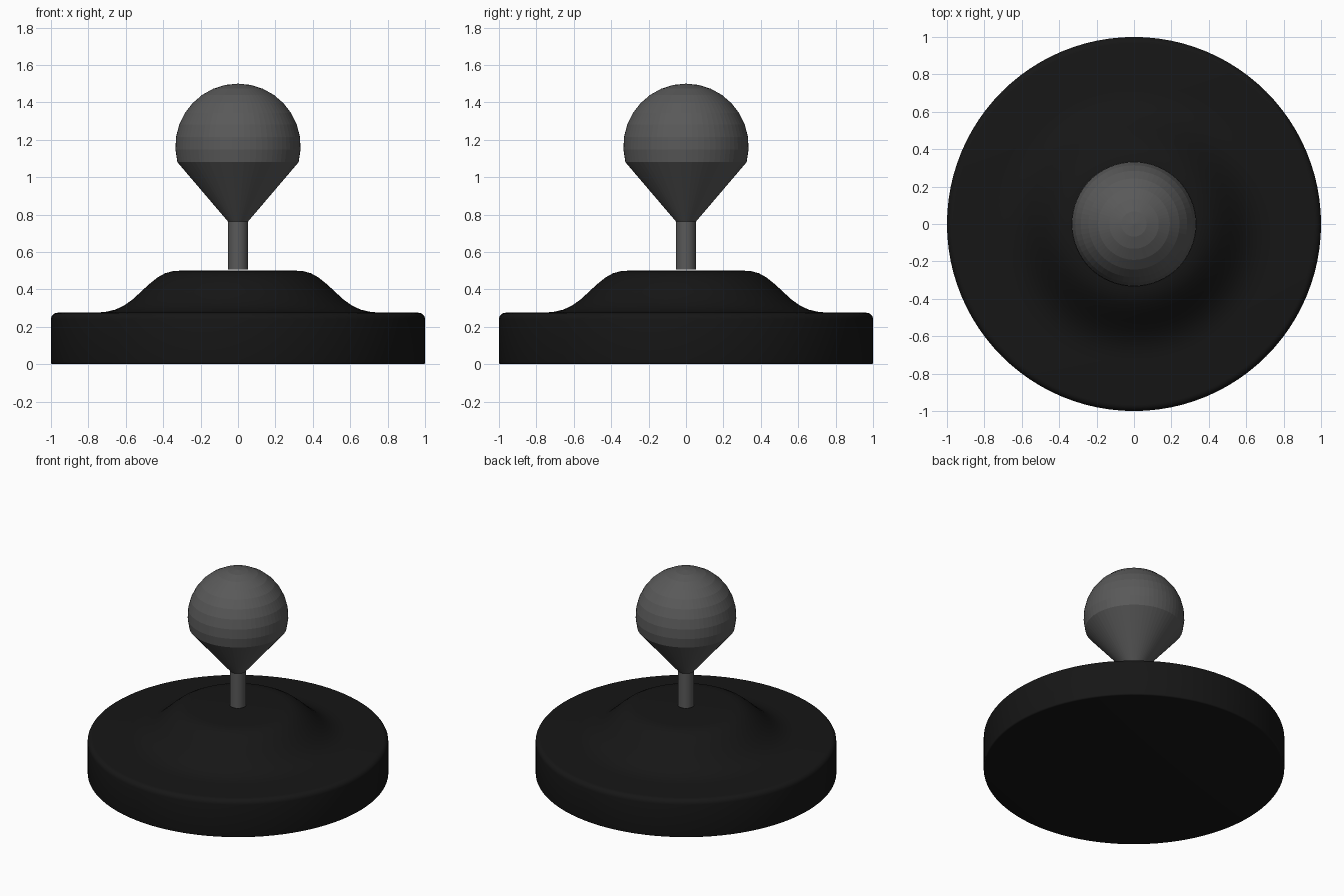
import bpy, bmesh
from math import sin, cos, pi, radians

if "Cube" in bpy.data.objects:
    bpy.data.objects.remove(bpy.data.objects["Cube"])


def material(name, v):
    m = bpy.data.materials.new(name)
    m.diffuse_color = (v, v, v, 1)
    m.use_nodes = True
    m.node_tree.nodes["Principled BSDF"].inputs["Base Color"].default_value = m.diffuse_color
    return m


def lathe(name, profile, segments, mat, smooth_angle=None):
    """Revolve an (r, z) profile, listed bottom to top, around z."""
    bm = bmesh.new()
    rings = []
    for r, z in profile:
        if r < 1e-6:
            rings.append([bm.verts.new((0, 0, z))])
        else:
            rings.append([bm.verts.new((r * cos(2 * pi * i / segments),
                                        r * sin(2 * pi * i / segments), z))
                          for i in range(segments)])
    for a, b in zip(rings, rings[1:]):
        for i in range(segments):
            j = (i + 1) % segments
            if len(a) == 1:
                bm.faces.new((a[0], b[j], b[i]))
            elif len(b) == 1:
                bm.faces.new((a[i], a[j], b[0]))
            else:
                bm.faces.new((a[i], a[j], b[j], b[i]))
    bmesh.ops.recalc_face_normals(bm, faces=bm.faces)
    mesh = bpy.data.meshes.new(name)
    bm.to_mesh(mesh)
    bm.free()
    obj = bpy.data.objects.new(name, mesh)
    bpy.context.collection.objects.link(obj)
    mesh.materials.append(mat)
    if smooth_angle:
        bpy.ops.object.select_all(action='DESELECT')
        obj.select_set(True)
        bpy.context.view_layer.objects.active = obj
        bpy.ops.object.shade_smooth_by_angle(angle=radians(smooth_angle))
    return obj


def arc(cr, cz, rad, a0, a1, n):
    return [(cr + rad * cos(radians(a0 + (a1 - a0) * i / n)),
             cz + rad * sin(radians(a0 + (a1 - a0) * i / n))) for i in range(n + 1)]


black = material("black_plastic", 0.008)
grey = material("dark_grey_plastic", 0.1)

# Base: disc with rounded rims, flowing into a raised centre
disc = [(0, 0)] + arc(0.99, 0.01, 0.01, -90, 0, 3) + arc(0.965, 0.24, 0.035, 0, 90, 6)
hump = [(0.75, 0.276), (0.70, 0.281), (0.655, 0.292), (0.61, 0.313),
        (0.565, 0.345), (0.52, 0.386), (0.475, 0.428), (0.43, 0.464),
        (0.39, 0.486), (0.35, 0.497), (0.31, 0.5), (0, 0.5)]
lathe("base", disc + hump, 96, black, 40)

# Stem
lathe("stem", [(0, 0.507), (0.053, 0.507), (0.053, 0.762), (0, 0.762)], 32, grey, 40)

# Knob: cone flaring into a faceted ball
ball = arc(0, 1.165, 0.335, -14.7, 90, 9)
ball[-1] = (0, 1.5)
lathe("knob", [(0, 0.762), (0.053, 0.762)] + ball, 64, grey)
